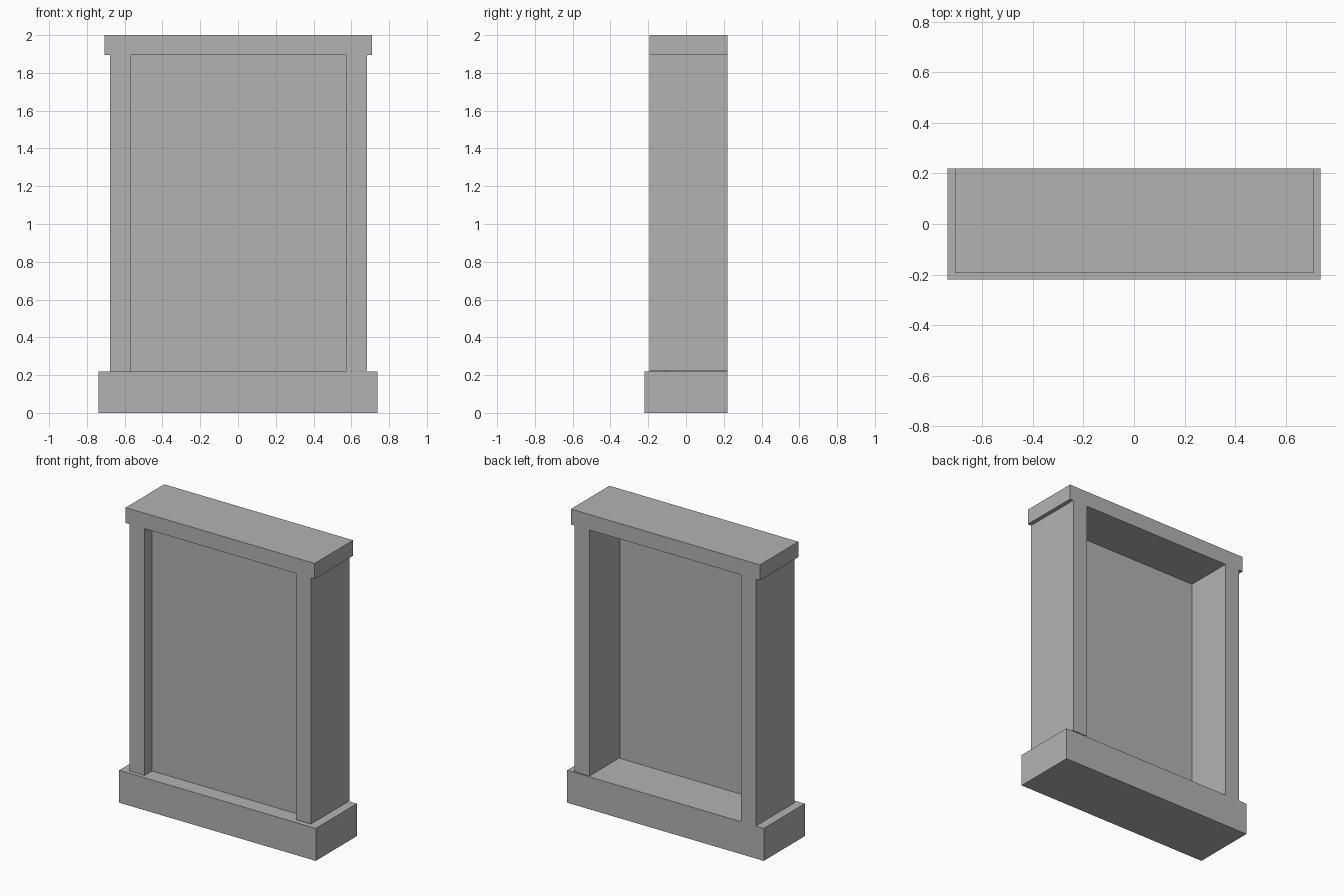
import bpy

# Remove the default object
cube = bpy.data.objects.get("Cube")
if cube:
    bpy.data.objects.remove(cube, do_unlink=True)

# Single grey finish
grey = bpy.data.materials.new("plain grey")
grey.use_nodes = True
colour = (0.45, 0.45, 0.45, 1)
grey.diffuse_color = colour
grey.node_tree.nodes["Principled BSDF"].inputs["Base Color"].default_value = colour


def block(name, x, y, z):
    """Box spanning the given (low, high) ranges."""
    spans = (x, y, z)
    bpy.ops.mesh.primitive_cube_add(size=1)
    ob = bpy.context.object
    ob.name = name
    ob.location = [(lo + hi) / 2 for lo, hi in spans]
    ob.scale = [hi - lo for lo, hi in spans]
    bpy.ops.object.transform_apply(location=True, scale=True)
    ob.data.materials.append(grey)
    return ob


BACK, FRONT = 0.22, -0.193
BASE_TOP, CAP_BOTTOM = 0.22, 1.895

# Plinth and cap, flush at the back
block("base", (-0.738, 0.738), (-0.22, BACK), (0, BASE_TOP))
block("cap", (-0.708, 0.71), (FRONT, BACK), (CAP_BOTTOM, 2))

# Side posts; the left one stops just above the plinth
block("right_post", (-0.678, -0.567), (FRONT, BACK), (BASE_TOP, CAP_BOTTOM))
block("left_post", (0.572, 0.683), (FRONT, BACK), (BASE_TOP + 0.005, CAP_BOTTOM))

# Thin panel set back from the front
block("panel", (-0.567, 0.572), (-0.112, -0.108), (BASE_TOP, CAP_BOTTOM))
